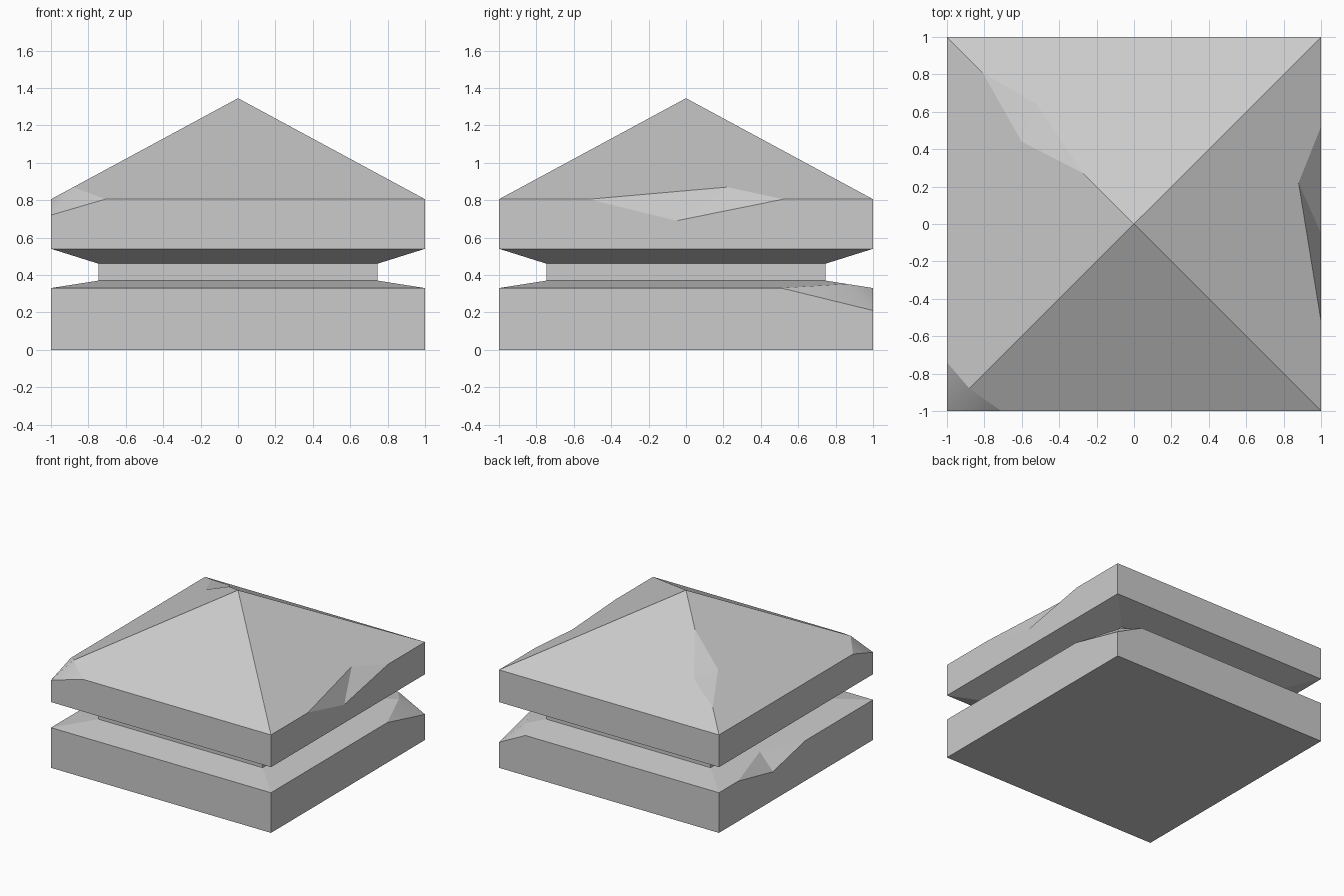
import bpy
import bmesh
from mathutils import Vector

if "Cube" in bpy.data.objects:
    bpy.data.objects.remove(bpy.data.objects["Cube"], do_unlink=True)

stone = bpy.data.materials.new("grey stone")
stone.use_nodes = True
GREY = (0.6, 0.6, 0.6, 1)
stone.diffuse_color = GREY
stone.node_tree.nodes["Principled BSDF"].inputs["Base Color"].default_value = GREY

NECK = 0.745            # half width of the neck
EAVE, PEAK = 0.805, 1.345
BASE_TOP, NECK_FOOT = 0.33, 0.37


def roof(x, y):
    """Point on the pyramid roof above x, y."""
    return Vector((x, y, EAVE + (1 - max(abs(x), abs(y))) * (PEAK - EAVE)))


def ledge(x, y):
    """Point on the sloping top of the base above x, y."""
    rise = (NECK_FOOT - BASE_TOP) / (1 - NECK)
    return Vector((x, y, BASE_TOP + (1 - max(abs(x), abs(y))) * rise))


def finish(bm, name):
    bmesh.ops.recalc_face_normals(bm, faces=bm.faces)
    mesh = bpy.data.meshes.new(name)
    bm.to_mesh(mesh)
    bm.free()
    obj = bpy.data.objects.new(name, mesh)
    bpy.context.collection.objects.link(obj)
    mesh.materials.append(stone)
    return obj


def square_stack(rings, apex=None, caps=True):
    """Square rings of (half width, height) joined by walls."""
    bm = bmesh.new()
    corners = [(-1, -1), (1, -1), (1, 1), (-1, 1)]
    loops = [[bm.verts.new((x * r, y * r, z)) for x, y in corners] for r, z in rings]
    for low, high in zip(loops, loops[1:]):
        for i in range(4):
            j = (i + 1) % 4
            bm.faces.new((low[i], low[j], high[j], high[i]))
    if caps:
        bm.faces.new(loops[0][::-1])
    if apex is not None:
        tip = bm.verts.new((0, 0, apex))
        for i in range(4):
            bm.faces.new((loops[-1][i], loops[-1][(i + 1) % 4], tip))
    elif caps:
        bm.faces.new(loops[-1])
    bmesh.ops.recalc_face_normals(bm, faces=bm.faces)
    return bm


def chip_corner(bm, a, b, crest, low):
    """Slice a broken corner with two planes meeting on the line crest-low."""
    for side in (a, b):
        normal = (crest - side).cross(low - side).normalized()
        if normal.z < 0:
            normal.negate()
        cut = bmesh.ops.bisect_plane(
            bm, geom=bm.verts[:] + bm.edges[:] + bm.faces[:], dist=1e-5,
            plane_co=side, plane_no=normal, clear_outer=True)
        rim = [e for e in cut["geom_cut"] if isinstance(e, bmesh.types.BMEdge)]
        for face in bmesh.ops.contextual_create(bm, geom=rim)["faces"]:
            face.smooth = True


def chip_edge(obj, a, b, p, q):
    """Knock a notch out of the edge a-b, meeting in a valley p-q."""
    bm = bmesh.new()
    mid = (p + q) / 2
    verts = [bm.verts.new(mid + (v - mid) * 1.3) for v in (a, b, p, q)]
    bmesh.ops.convex_hull(bm, input=verts)
    cutter = finish(bm, "chip_cutter")
    cutter.hide_render = True
    mod = obj.modifiers.new("chip", "BOOLEAN")
    mod.operation, mod.solver, mod.object = "DIFFERENCE", "EXACT", cutter
    bpy.context.view_layer.objects.active = obj
    bpy.ops.object.modifier_apply(modifier=mod.name)
    bpy.data.objects.remove(cutter, do_unlink=True)


# Base block with a broken back corner and a notch on its side
bm = square_stack([(1, 0), (1, BASE_TOP), (NECK, NECK_FOOT)])
chip_corner(bm, ledge(1, 0.51), ledge(0.76, 1), ledge(0.86, 0.86), Vector((1, 1, 0.21)))
base = finish(bm, "base_block")
chip_edge(base, ledge(-1, 0.75), ledge(-1, -0.12), ledge(-0.86, 0.27), Vector((-1, 0.3, 0.235)))

# Recessed neck
finish(square_stack([(NECK, NECK_FOOT), (NECK, 0.46)], caps=False), "neck")

# Pyramid cap with a broken front corner, an eave notch and a ridge notch
bm = square_stack([(NECK, 0.46), (1, 0.54), (1, EAVE)], apex=PEAK)
chip_corner(bm, roof(-0.71, -1), roof(-1, -0.74), roof(-0.88, -0.88), Vector((-1, -1, 0.72)))
cap = finish(bm, "pyramid_cap")
chip_edge(cap, roof(1, -0.52), roof(1, 0.52), roof(0.88, 0.22), Vector((1, -0.05, 0.69)))
chip_edge(cap, roof(-0.81, 0.81), roof(-0.27, 0.27), roof(-0.6, 0.44), roof(-0.52, 0.64))
